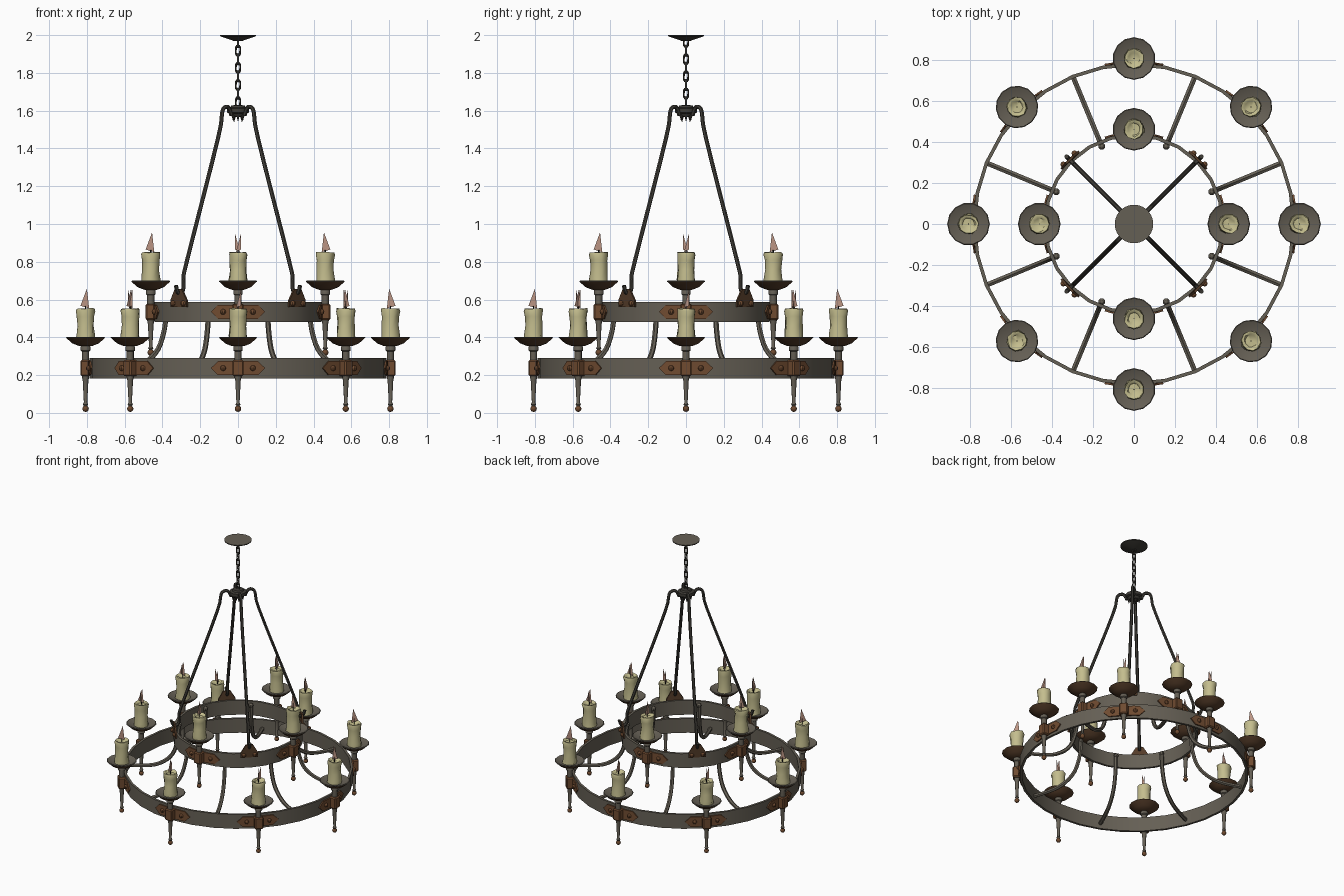
import bpy, bmesh, math, random
from mathutils import Matrix, Vector

random.seed(4)
if "Cube" in bpy.data.objects:
    bpy.data.objects.remove(bpy.data.objects["Cube"])


def material(name, rgb):
    m = bpy.data.materials.new(name)
    m.use_nodes = True
    m.diffuse_color = (*rgb, 1)
    m.node_tree.nodes["Principled BSDF"].inputs["Base Color"].default_value = (*rgb, 1)
    return m


IRON = material("iron", (0.13, 0.115, 0.09))
DARK = material("dark iron", (0.05, 0.046, 0.038))
RUST = material("rust", (0.16, 0.07, 0.03))
BROWN = material("dark rust", (0.09, 0.045, 0.022))
WAX = material("wax", (0.55, 0.51, 0.27))
FLAME = material("flame", (0.50, 0.30, 0.23))
WICK = material("wick", (0.01, 0.01, 0.01))


def to_mesh(bm, *mats):
    bmesh.ops.recalc_face_normals(bm, faces=bm.faces)
    me = bpy.data.meshes.new("part")
    bm.to_mesh(me)
    bm.free()
    for m in mats:
        me.materials.append(m)
    return me


def place(name, me, radius=0, z=0, angle=0, smooth=None):
    """Put a part at a radius on the +x axis, then swing it about the centre."""
    ob = bpy.data.objects.new(name, me)
    bpy.context.collection.objects.link(ob)
    ob.matrix_world = Matrix.Rotation(angle, 4, "Z") @ Matrix.Translation((radius, 0, z))
    if smooth:
        bpy.ops.object.select_all(action="DESELECT")
        bpy.context.view_layer.objects.active = ob
        ob.select_set(True)
        bpy.ops.object.shade_smooth_by_angle(angle=math.radians(smooth))
    return ob


def lathe(profile, sides, *mats, closed=False, rule=None, jitter=0):
    """Spin a radius/height profile about z."""
    bm = bmesh.new()
    vs = [bm.verts.new((r, 0, z)) for r, z in profile]
    for a, b in zip(vs, vs[1:] + (vs[:1] if closed else [])):
        if a is not b:
            bm.edges.new((a, b))
    bmesh.ops.spin(bm, geom=bm.verts[:] + bm.edges[:], cent=(0, 0, 0), axis=(0, 0, 1),
                   angle=math.tau, steps=sides, use_duplicate=False)
    bmesh.ops.remove_doubles(bm, verts=bm.verts, dist=0.0005)
    bmesh.ops.recalc_face_normals(bm, faces=bm.faces)
    for v in bm.verts:
        if jitter and v.co.xy.length > 0.02:
            v.co += Vector([random.uniform(-jitter, jitter) for _ in range(3)])
    if rule:
        for f in bm.faces:
            f.material_index = rule(f)
    return to_mesh(bm, *mats)


def tube(points, radius, mat, cyclic=False, kind="POLY", sides=1):
    """Sweep a round bar along points."""
    cu = bpy.data.curves.new("path", "CURVE")
    cu.dimensions = "3D"
    cu.bevel_depth, cu.bevel_resolution = radius, sides
    cu.use_fill_caps = True
    sp = cu.splines.new(kind)
    sp.points.add(len(points) - 1)
    for p, co in zip(sp.points, points):
        p.co = (*co, 1)
    sp.use_cyclic_u = cyclic
    if kind == "NURBS":
        sp.order_u, sp.use_endpoint_u, sp.resolution_u = 3, True, 3
    ob = bpy.data.objects.new("path", cu)
    bpy.context.collection.objects.link(ob)
    deps = bpy.context.evaluated_depsgraph_get()
    me = bpy.data.meshes.new_from_object(ob.evaluated_get(deps))
    bpy.data.objects.remove(ob)
    me.materials.clear()
    me.materials.append(mat)
    return me


def curved_plate(outline, radius, thick, mat):
    """Extrude a tangent/height outline and wrap it round a ring."""
    bm = bmesh.new()
    face = bm.faces.new([bm.verts.new((radius, y, z)) for y, z in outline])
    new = bmesh.ops.extrude_face_region(bm, geom=[face])["geom"]
    for v in new:
        if isinstance(v, bmesh.types.BMVert):
            v.co.x += thick
    for v in bm.verts:
        a = v.co.y / radius
        v.co.xy = v.co.x * math.cos(a), v.co.x * math.sin(a)
    return to_mesh(bm, mat)


def block(sx, sy, sz, mat):
    bm = bmesh.new()
    bmesh.ops.create_cube(bm, size=1, matrix=Matrix.Diagonal((sx, sy, sz, 1)))
    bmesh.ops.bevel(bm, geom=bm.edges[:], offset=0.007, segments=1, affect="EDGES")
    return to_mesh(bm, mat)


def ball(radius, mat, u=8, v=6):
    bm = bmesh.new()
    bmesh.ops.create_uvsphere(bm, u_segments=u, v_segments=v, radius=radius)
    return to_mesh(bm, mat)


def flame_mesh():
    bm = bmesh.new()
    for axis, width, lean, tall in ((0, 0.027, -0.007, 0.105), (1, 0.016, 0.016, 0.1)):
        pts = [(-width * 0.7, 0), (width, 0.014), (lean, tall)]
        bm.faces.new([bm.verts.new((u, 0, z) if axis == 0 else (0, u, z)) for u, z in pts])
    return to_mesh(bm, FLAME)


# Shared candle parts, heights measured from the finial of the holder
stem = lathe([(0, 0.035), (0.008, 0.035), (0.014, 0.045), (0.009, 0.055), (0.015, 0.17), (0.019, 0.19),
              (0.019, 0.325), (0.026, 0.33), (0.026, 0.35), (0.018, 0.36), (0, 0.36)], 10, IRON)
finial = ball(0.017, RUST)
dish = lathe([(0, 0.352), (0.035, 0.354), (0.07, 0.368), (0.104, 0.398), (0.1, 0.402),
              (0.06, 0.385), (0, 0.382)], 14, IRON, BROWN, rule=lambda f: int(f.normal.z < 0.2))
wax_shape = [(0, 0.38), (0.051, 0.383), (0.049, 0.41), (0.045, 0.46), (0.046, 0.51), (0.05, 0.54),
             (0.047, 0.552), (0.036, 0.55), (0.028, 0.54), (0, 0.538)]
candles = [lathe(wax_shape, 10, WAX, jitter=0.003) for _ in range(3)]
wick = tube([(0, 0, 0.53), (0, 0, 0.565)], 0.003, WICK)
flame = flame_mesh()
sleeve = block(0.055, 0.06, 0.085, RUST)
bolt = ball(0.015, RUST)


def tier(label, radius, z, count, sides):
    """A hoop with its strap plates and candle holders."""
    r, lo, hi = radius, z + 0.183, z + 0.29
    hoop = lathe([(r - 0.017, lo), (r, lo), (r, hi), (r - 0.017, hi)], sides, IRON, closed=True)
    place(label + "_hoop", hoop, smooth=30)
    plates = []
    for s in (-1, 1):
        plates.append(curved_plate([(s * y, z + 0.237 + h) for y, h in
                      ((0.02, -0.037), (0.065, -0.037), (0.105, -0.037), (0.143, 0),
                       (0.105, 0.037), (0.065, 0.037), (0.02, 0.037))], r - 0.002, 0.009, RUST))
    for i in range(count):
        a = math.tau * i / count
        for p, s in zip(plates, (-1, 1)):
            place(label + "_strap_plate", p, angle=a)
            place(label + "_strap_bolt", bolt, r + 0.007, z + 0.237, a + s * 0.078 / r)
        c = r + 0.02
        place(label + "_strap_sleeve", sleeve, c, z + 0.237, a)
        place(label + "_holder_stem", stem, c, z, a, 40)
        place(label + "_holder_finial", finial, c, z + 0.022, a, 60)
        place(label + "_drip_dish", dish, c, z, a, 40)
        place(label + "_candle", candles[i % 3], c, z, a, 50)
        place(label + "_wick", wick, c, z, a)
        place(label + "_flame", flame, c, z + 0.553, a)


tier("outer", 0.787, 0, 8, 32)
tier("inner", 0.442, 0.298, 4, 24)

# Curved arms joining the two hoops
arm = tube([(r, 0, z) for r, z in ((0.412, 0.56), (0.412, 0.5), (0.425, 0.42), (0.46, 0.32),
            (0.55, 0.25), (0.66, 0.225), (0.775, 0.222))], 0.014, IRON, kind="NURBS")
arm_tip = ball(0.017, IRON)
for i in range(8):
    a = math.tau * (i + 0.5) / 8
    place("arm", arm, angle=a, smooth=50)
    place("arm_tip", arm_tip, 0.41, 0.562, a)

# Hanging rods hooked over the hub and through lugs on the inner hoop
rod = tube([(r, 0, z) for r, z in ((0.05, 1.575), (0.06, 1.61), (0.085, 1.625), (0.115, 1.61),
            (0.122, 1.57), (0.13, 1.5), (0.4, 0.76), (0.412, 0.71), (0.405, 0.66),
            (0.425, 0.63), (0.455, 0.635), (0.465, 0.675))], 0.011, DARK, kind="NURBS")
lug = curved_plate([(-0.06, 0.56), (0.06, 0.56), (0.06, 0.595), (0.025, 0.655), (-0.025, 0.655),
                    (-0.06, 0.595)], 0.438, 0.012, BROWN)
for i in range(4):
    a = math.tau * (i + 0.5) / 4
    place("hanging_rod", rod, angle=a, smooth=50)
    place("rod_lug", lug, angle=a)
    for s in (-1, 1):
        place("lug_bolt", bolt, 0.45, 0.58, a + s * 0.085)

# Hub, with small points beneath
hub = lathe([(0, 1.565), (0.035, 1.57), (0.045, 1.585), (0.058, 1.59), (0.058, 1.612), (0.04, 1.617),
             (0.035, 1.628), (0, 1.63)], 12, DARK)
place("hub", hub, smooth=35)
spike = lathe([(0, 1.54), (0.01, 1.575), (0, 1.58)], 6, DARK)
for i in range(8):
    place("hub_spike", spike, 0.035 if i % 2 else 0.02, 0, math.tau * i / 8)

# Chain of alternating oval links
link_path = []
for i in range(12):
    t = math.tau * i / 12
    link_path.append((0.012 * math.cos(t), 0, 0.019 * math.sin(t) + math.copysign(0.009, math.sin(t + 0.01))))
link = tube(link_path, 0.0055, DARK, cyclic=True)
for i in range(8):
    place("chain_link", link, z=1.645 + i * 0.0455, angle=math.pi / 2 * (i % 2), smooth=60)

# Ceiling plate
ceiling = lathe([(0, 1.968), (0.025, 1.97), (0.094, 1.994), (0.094, 2.0), (0, 2.0)], 24, IRON, DARK,
                rule=lambda f: int(f.normal.z < 0.2))
place("ceiling_plate", ceiling, smooth=30)
